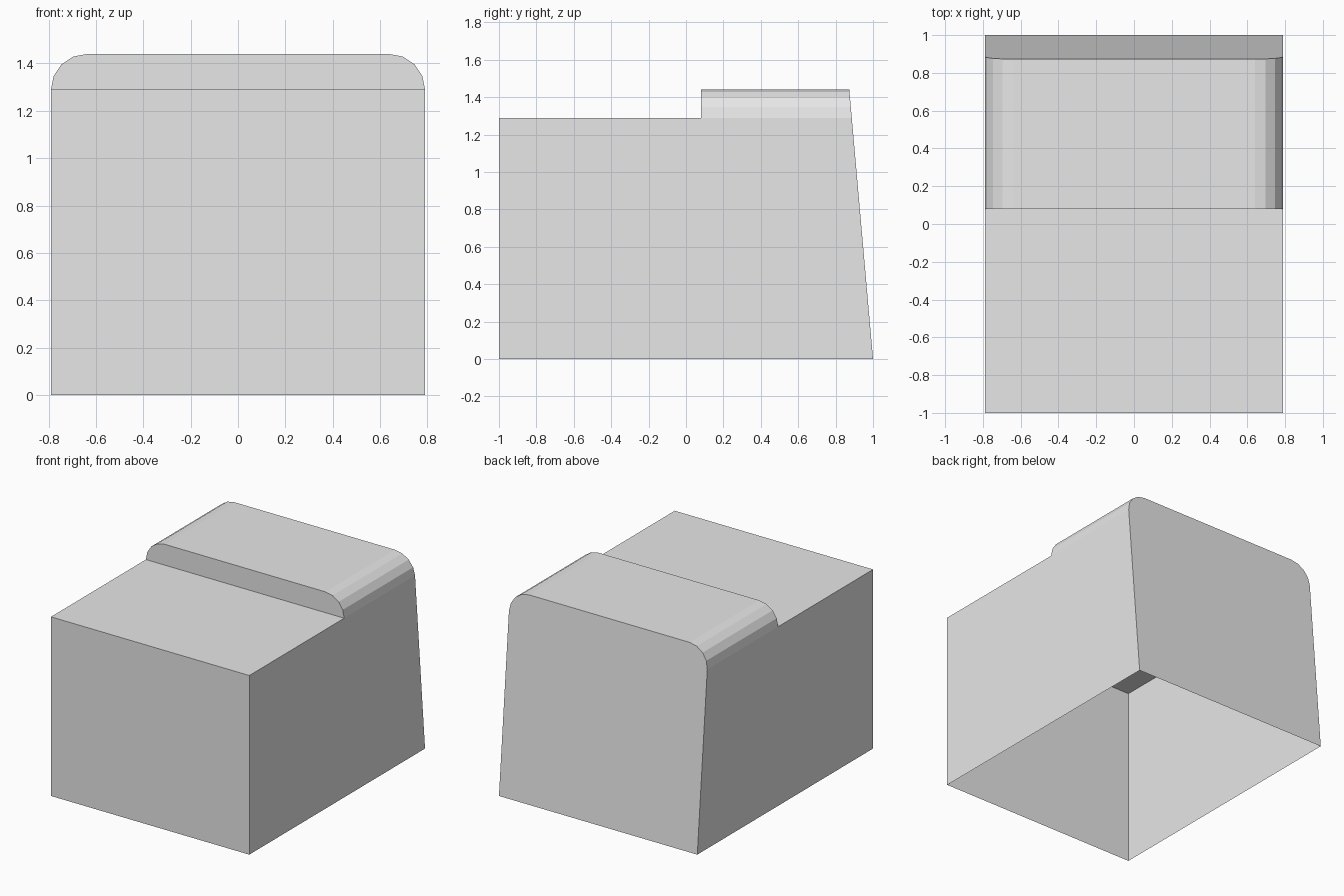
import bpy, bmesh, math

if "Cube" in bpy.data.objects:
    bpy.data.objects.remove(bpy.data.objects["Cube"])

HALF_W, DECK_Z, TOP_Z = 0.79, 1.29, 1.44
FRONT_Y, STEP_Y, BACK_Y, BACK_TOP_Y = -1.0, 0.08, 1.0, 0.873
SEGMENTS = 4

grey = bpy.data.materials.new("light grey")
grey.diffuse_color = (0.8, 0.8, 0.8, 1)
grey.use_nodes = True
grey.node_tree.nodes["Principled BSDF"].inputs["Base Color"].default_value = grey.diffuse_color


def back_y(z):
    """Depth of the leaning rear wall at a height."""
    return BACK_Y + (BACK_TOP_Y - BACK_Y) * z / TOP_Z


# Rounded upper profile, from the right shoulder over to the left one
r = TOP_Z - DECK_Z
right = [(HALF_W - r + r * math.cos(a), DECK_Z + r * math.sin(a))
         for a in (i * math.pi / 2 / SEGMENTS for i in range(SEGMENTS + 1))]
profile = right + [(-x, z) for x, z in reversed(right)]

bm = bmesh.new()
front_bottom = [bm.verts.new((s * HALF_W, FRONT_Y, 0)) for s in (1, -1)]
front_top = [bm.verts.new((s * HALF_W, FRONT_Y, DECK_Z)) for s in (1, -1)]
back_bottom = [bm.verts.new((s * HALF_W, BACK_Y, 0)) for s in (1, -1)]
step = [bm.verts.new((x, STEP_Y, z)) for x, z in profile]
rear = [bm.verts.new((x, back_y(z), z)) for x, z in profile]

# Front wall, low deck, step face and leaning rear wall
bm.faces.new(front_bottom + front_top[::-1])
bm.faces.new(front_top + [step[-1], step[0]])
bm.faces.new(step)
bm.faces.new(rear + back_bottom[::-1])
# Side walls, with the underside left open
for i, end in ((0, 0), (1, -1)):
    bm.faces.new((front_bottom[i], back_bottom[i], rear[end], step[end], front_top[i]))
# Raised rounded top
for i in range(len(profile) - 1):
    bm.faces.new((step[i], rear[i], rear[i + 1], step[i + 1]))

# Face everything outwards
bm.normal_update()
for f in bm.faces:
    c, n = f.calc_center_median(), f.normal
    front_facing = abs(n.y) > 0.9 and c.y < 0.5
    outward = -n.y if front_facing else n.y if abs(n.y) > 0.9 else n.x * c.x + n.z * (c.z > DECK_Z - 0.01)
    if outward < 0:
        f.normal_flip()

mesh = bpy.data.meshes.new("stepped_cover")
bm.to_mesh(mesh)
bm.free()
mesh.materials.append(grey)
cover = bpy.data.objects.new("stepped_cover", mesh)
bpy.context.collection.objects.link(cover)
